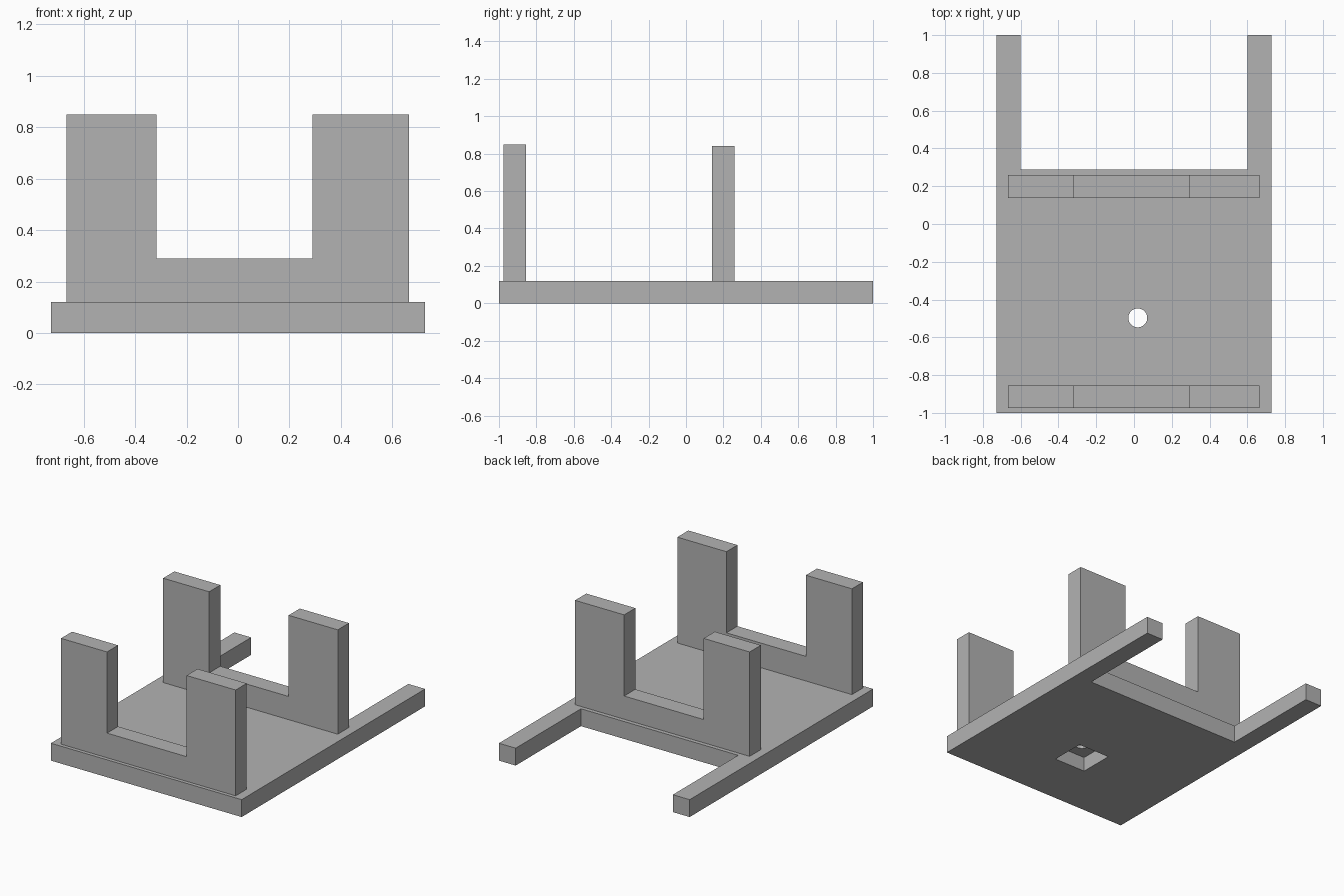
import bpy
import bmesh
from mathutils import Vector

default = bpy.data.objects.get("Cube")
if default:
    bpy.data.objects.remove(default, do_unlink=True)

grey = bpy.data.materials.new("plain grey")
grey.use_nodes = True
grey.diffuse_color = (0.45, 0.45, 0.45, 1)
grey.node_tree.nodes["Principled BSDF"].inputs["Base Color"].default_value = (0.45, 0.45, 0.45, 1)


def extrude_profile(name, points, direction):
    """Flat outline pulled along a direction into a solid."""
    bm = bmesh.new()
    face = bm.faces.new([bm.verts.new(p) for p in points])
    result = bmesh.ops.extrude_face_region(bm, geom=[face])
    moved = [v for v in result["geom"] if isinstance(v, bmesh.types.BMVert)]
    bmesh.ops.translate(bm, verts=moved, vec=Vector(direction))
    bmesh.ops.recalc_face_normals(bm, faces=bm.faces)
    mesh = bpy.data.meshes.new(name)
    bm.to_mesh(mesh)
    bm.free()
    mesh.materials.append(grey)
    obj = bpy.data.objects.new(name, mesh)
    bpy.context.collection.objects.link(obj)
    return obj


def cut(target, cutter):
    """Subtract a cutter, then discard it."""
    cutter.hide_render = True
    mod = target.modifiers.new("cut", "BOOLEAN")
    mod.operation = "DIFFERENCE"
    mod.solver = "EXACT"
    mod.object = cutter
    bpy.context.view_layer.objects.active = target
    bpy.ops.object.modifier_apply(modifier=mod.name)
    bpy.data.objects.remove(cutter, do_unlink=True)


# Base plate with two arms reaching back
W, ARM, THICK, NOTCH_Y = 0.728, 0.6, 0.12, 0.288
outline = [(-W, -1), (W, -1), (W, 1), (ARM, 1), (ARM, NOTCH_Y),
           (-ARM, NOTCH_Y), (-ARM, 1), (-W, 1)]
base = extrude_profile("base_plate", [(x, y, 0) for x, y in outline], (0, 0, THICK))

# Square pocket underneath, with a round hole through to the top
HX, HY, HALF, DEPTH = 0.02, -0.497, 0.12, 0.1
corners = [(-HALF, -HALF), (HALF, -HALF), (HALF, HALF), (-HALF, HALF)]
cut(base, extrude_profile("pocket_cutter",
                          [(HX + x, HY + y, -0.1) for x, y in corners],
                          (0, 0, DEPTH + 0.1)))
bpy.ops.mesh.primitive_cylinder_add(vertices=48, radius=0.05, depth=1, location=(HX, HY, 0))
hole = bpy.context.object
hole.data.materials.append(grey)
cut(base, hole)

# U-shaped upright brackets across the plate
L, R, IN_L, IN_R = -0.668, 0.665, -0.317, 0.29
for name, y, depth, drop in (("front_bracket", -0.975, 0.12, 0),
                             ("rear_bracket", 0.138, 0.122, 0.01)):
    top, sill = 0.85 - drop, 0.29 - drop
    profile = [(L, THICK), (R, THICK), (R, top), (IN_R, top),
               (IN_R, sill), (IN_L, sill), (IN_L, top), (L, top)]
    extrude_profile(name, [(x, y, z) for x, z in profile], (0, depth, 0))
